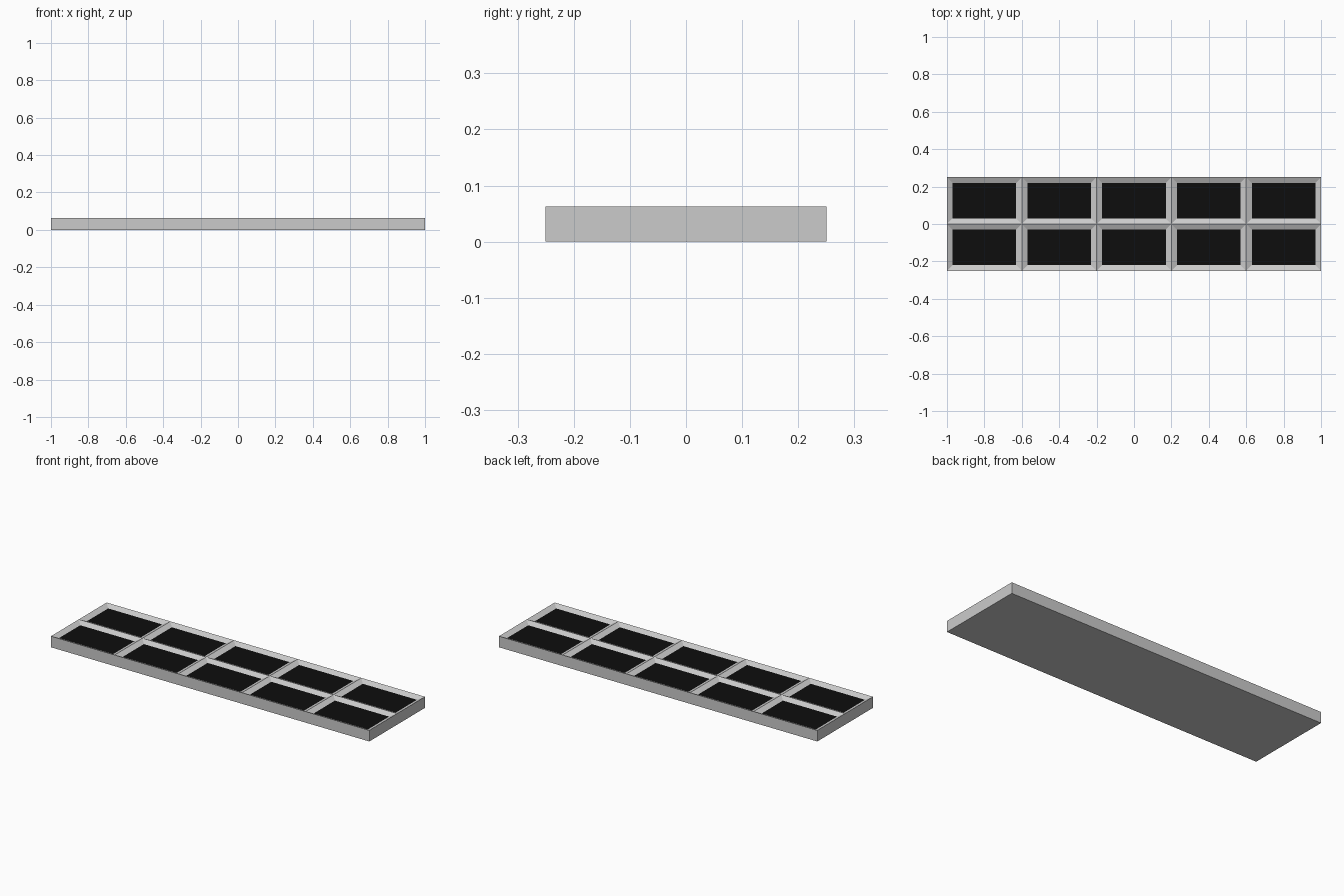
import bpy, bmesh
from mathutils import Matrix

if "Cube" in bpy.data.objects:
    bpy.data.objects.remove(bpy.data.objects["Cube"])

COLS, ROWS = 5, 2
L, W, H = 2.0, 0.5, 0.063
RIM, DROP = 0.03, 0.014


def make_object(name, bm):
    mesh = bpy.data.meshes.new(name)
    bm.to_mesh(mesh)
    bm.free()
    obj = bpy.data.objects.new(name, mesh)
    bpy.context.collection.objects.link(obj)
    return obj


# Frame: gridded slab whose cells slope inwards to recessed openings
bm = bmesh.new()
bmesh.ops.create_grid(bm, x_segments=COLS, y_segments=ROWS, size=1.0,
                      matrix=Matrix.Translation((0, 0, H)) @ Matrix.Diagonal((L / 2, W / 2, 1, 1)))
cells = bm.faces[:]
rim_edges = [e for e in bm.edges if e.is_boundary]
ext = bmesh.ops.extrude_edge_only(bm, edges=rim_edges)["geom"]
for v in ext:
    if isinstance(v, bmesh.types.BMVert):
        v.co.z = 0
bmesh.ops.contextual_create(bm, geom=[e for e in ext if isinstance(e, bmesh.types.BMEdge)
                                      and all(v.co.z == 0 for v in e.verts)])
bmesh.ops.recalc_face_normals(bm, faces=bm.faces[:])
bmesh.ops.inset_individual(bm, faces=cells, thickness=RIM, depth=-DROP, use_even_offset=True)
centres = [f.calc_center_median().copy() for f in cells]
bmesh.ops.delete(bm, geom=cells, context="FACES_ONLY")
make_object("panel_frame", bm)

# Black panels set into the openings
black = bpy.data.materials.new("black_panel")
black.diffuse_color = (0.004, 0.004, 0.004, 1)
black.use_nodes = True
black.node_tree.nodes["Principled BSDF"].inputs["Base Color"].default_value = black.diffuse_color
bm = bmesh.new()
for c in centres:
    bmesh.ops.create_grid(bm, x_segments=1, y_segments=1, size=1.0,
                          matrix=Matrix.Translation((c.x, c.y, H - DROP)) @
                          Matrix.Diagonal((L / COLS / 2 - RIM, W / ROWS / 2 - RIM, 1, 1)))
make_object("dark_panels", bm).data.materials.append(black)
